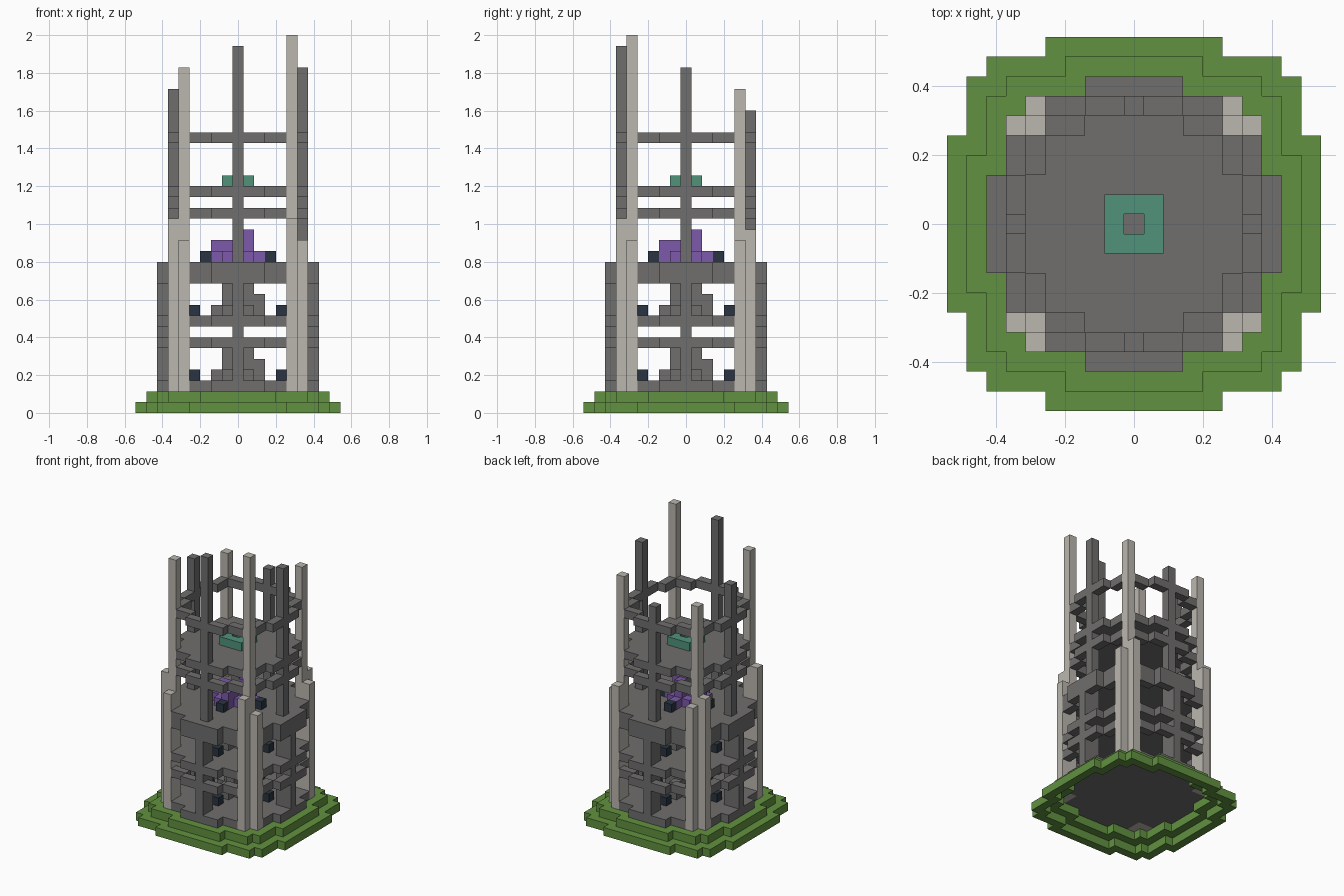
import bpy, bmesh, math
from mathutils import Vector

cube = bpy.data.objects.get("Cube")
if cube:
    bpy.data.objects.remove(cube, do_unlink=True)

U = 2 / 35          # edge of one block
used = set()        # cells already taken by earlier parts


def material(name, rgb):
    m = bpy.data.materials.new(name)
    m.use_nodes = True
    m.diffuse_color = (*rgb, 1)
    m.node_tree.nodes["Principled BSDF"].inputs["Base Color"].default_value = (*rgb, 1)
    return m


GRASS = material("grass green", (0.12, 0.285, 0.05))
STONE = material("stone grey", (0.16, 0.157, 0.154))
PALE = material("pale stone", (0.497, 0.474, 0.429))
PURPLE = material("crystal purple", (0.205, 0.102, 0.402))
TEAL = material("aged copper teal", (0.08, 0.287, 0.195))
DARK = material("dark slate", (0.023, 0.034, 0.053))


def blocks(name, cells, mat):
    """Make one object from grid cells, keeping only its outer skin."""
    cells = set(cells) - used
    used.update(cells)
    bm = bmesh.new()
    for cell in cells:
        for axis in range(3):
            for sign in (-1, 1):
                n = [0, 0, 0]
                n[axis] = sign
                if tuple(c + d for c, d in zip(cell, n)) in cells:
                    continue
                a, b = Vector((0, 0, 0)), Vector((0, 0, 0))
                a[(axis + 1) % 3] = 0.5
                b[(axis + 2) % 3] = 0.5 * sign
                mid = Vector(cell) + Vector((0, 0, 0.5)) + Vector(n) / 2
                ring = (mid - a - b, mid + a - b, mid + a + b, mid - a + b)
                bm.faces.new([bm.verts.new(p * U) for p in ring])
    bmesh.ops.remove_doubles(bm, verts=bm.verts, dist=U / 100)
    bmesh.ops.dissolve_limit(bm, angle_limit=math.radians(1),
                             verts=bm.verts, edges=bm.edges)
    me = bpy.data.meshes.new(name)
    bm.to_mesh(me)
    bm.free()
    me.materials.append(mat)
    ob = bpy.data.objects.new(name, me)
    bpy.context.collection.objects.link(ob)


def disc(*rects):
    """Stepped round outline: union of centred rectangles and their transposes."""
    out = set()
    for a, b in rects:
        for x in range(-a, a + 1):
            for y in range(-b, b + 1):
                out |= {(x, y), (y, x)}
    return out


def layer(plan, z):
    return {(x, y, z) for x, y in plan}


def column(x, y, z0, z1):
    return {(x, y, z) for z in range(z0, z1)}


# Outlines of the tower and its footing
wide = disc((2, 7), (4, 6), (5, 5))
narrow = disc((2, 6), (4, 5))
foot = disc((4, 9), (7, 8))
step = disc((3, 8), (6, 7))


def rail(rows):
    """Zigzag ring; each (row, columns) is repeated on four sides."""
    out = set()
    for row, cols in rows:
        for c in cols:
            for s in (-1, 1):
                for t in (-1, 1):
                    out |= {(s * c, t * row), (t * row, s * c)}
    return out


wide_rail = rail([(7, range(3)), (6, (3, 4))])
narrow_rail = rail([(6, range(3)), (5, (3, 4))])

# Corner pillars: tall one, then its x and y flanking ones
for label, sx, sy, tall, flank_x, flank_y in (
        ("front_left", 1, -1, 35, 16, 18), ("front_right", -1, -1, 32, 18, 16),
        ("back_left", 1, 1, 30, 16, 17), ("back_right", -1, 1, 29, 18, 17)):
    blocks(label + "_corner_pillar",
           column(5 * sx, 5 * sy, 2, tall) | column(6 * sx, 5 * sy, 2, flank_x)
           | column(5 * sx, 6 * sy, 2, flank_y), PALE)

# Side posts, each with a short buttress
for label, x, y, top in (("front", 0, -1, 34), ("left", 1, 0, 32),
                         ("right", -1, 0, 30), ("back", 0, 1, 28)):
    blocks(label + "_post",
           column(6 * x, 6 * y, 2, top) | column(7 * x, 7 * y, 2, 14), STONE)

# Grass footing rings
hole = wide | disc((5, 6))
blocks("lower_grass_ring", layer(foot - step, 0), GRASS)
blocks("upper_grass_ring", layer(step - hole, 1), GRASS)

# Central newel, floors and rails
blocks("newel", column(0, 0, 2, 21), STONE)
for name, plan, z in (("ground_floor", wide, 2), ("first_floor", wide, 8),
                      ("second_floor", wide, 13), ("top_floor", narrow, 20),
                      ("lower_rail", wide_rail, 6), ("middle_rail", wide_rail, 12),
                      ("upper_rail", narrow_rail, 18), ("crown_rail", narrow_rail, 25)):
    blocks(name, layer(plan, z), STONE)


def arms(z, near_plus, far_plus, near_minus, far_minus):
    """Stepped arms along both axes around the newel."""
    out = set()
    for pos, h in ((1, near_plus), (2, far_plus), (-1, near_minus), (-2, far_minus)):
        out |= column(pos, 0, z, z + h) | column(0, pos, z, z + h)
    return out


def studs(r, z):
    return {(r, 0, z), (-r, 0, z), (0, r, z), (0, -r, z)}


# Stone stairs with dark studs, on two storeys
for name, z in (("ground", 3), ("first", 9)):
    blocks(name + "_stair", arms(z, 3, 2, 3, 1) | layer(disc((1, 1)), z), STONE)
    blocks(name + "_studs", studs(4, z), DARK)

# Crystal cluster
blocks("crystal_cluster", arms(14, 3, 1, 2, 2) | layer(disc((1, 1)), 14)
       | {(-1, -2, 14), (-2, -1, 14)}, PURPLE)
blocks("crystal_studs", studs(3, 14), DARK)

# Copper collar on the top floor
blocks("copper_collar", layer(disc((1, 1)) - {(0, 0)}, 21), TEAL)
